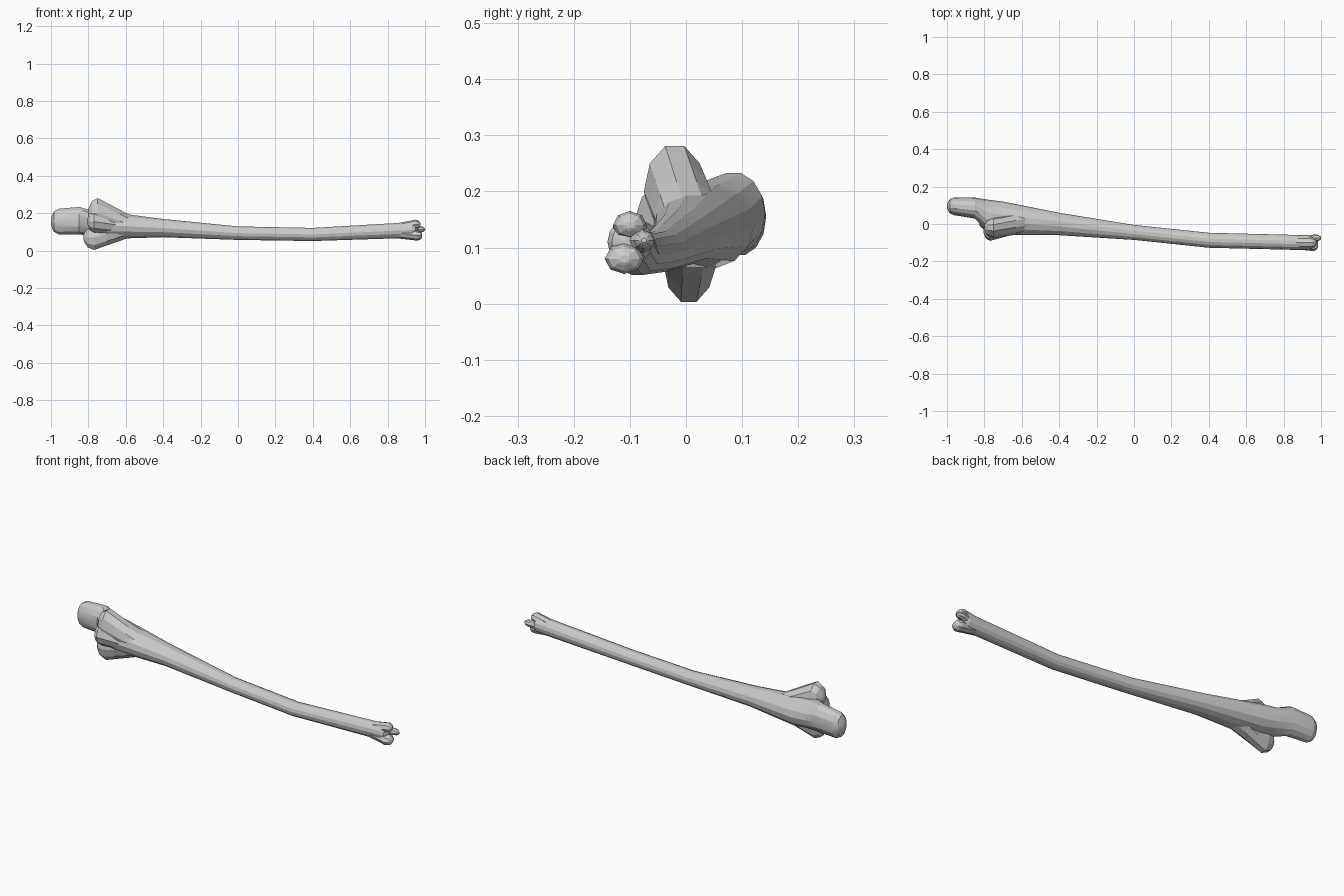
import bpy
import bmesh
from math import cos, sin, pi, sqrt

cube = bpy.data.objects.get("Cube")
if cube:
    bpy.data.objects.remove(cube, do_unlink=True)

bone = bpy.data.materials.new("bone grey")
bone.use_nodes = True
bone.diffuse_color = (0.6, 0.6, 0.6, 1)
bone.node_tree.nodes["Principled BSDF"].inputs["Base Color"].default_value = bone.diffuse_color


# A section is x, centre y, centre z, half depth, half height
shaft_sections = [
    (-.96, .095, .155, .048, .07),
    (-.85, .085, .16, .056, .075),
    (-.78, .04, .145, .09, .07),
    (-.7, .03, .135, .09, .075),
    (-.4, 0, .12, .06, .05),
    (0, -.045, .093, .04, .037),
    (.4, -.087, .086, .04, .036),
    (.93, -.1, .11, .04, .043),
]


def blend(first, second, amount):
    return tuple(a + (b - a) * amount for a, b in zip(first, second))


def shaft_at(x):
    """Section of the shaft at any position along its length."""
    for first, second in zip(shaft_sections, shaft_sections[1:]):
        if first[0] <= x <= second[0]:
            return blend(first, second, (x - first[0]) / (second[0] - first[0]))


def rounded_end(section, length):
    """Shrinking sections that close an end with a blunt dome."""
    x, y, z, depth, height = section
    dome = []
    for reach in (.6, .9, 1):
        scale = max(sqrt(1 - reach * reach), .25)
        dome.append((x + length * reach, y, z, depth * scale, height * scale))
    return dome


def loft(name, sections, sides):
    """Skin a row of elliptical sections and close both ends."""
    bm = bmesh.new()
    rings = []
    for x, y, z, depth, height in sections:
        angles = [2 * pi * i / sides for i in range(sides)]
        rings.append([bm.verts.new((x, y + depth * cos(a), z + height * sin(a)))
                      for a in angles])
    for ring, following in zip(rings, rings[1:]):
        for i in range(sides):
            j = (i + 1) % sides
            bm.faces.new((ring[i], ring[j], following[j], following[i]))
    bm.faces.new(rings[0])
    bm.faces.new(rings[-1])
    bmesh.ops.recalc_face_normals(bm, faces=bm.faces)
    mesh = bpy.data.meshes.new(name)
    bm.to_mesh(mesh)
    bm.free()
    mesh.materials.append(bone)
    obj = bpy.data.objects.new(name, mesh)
    bpy.context.collection.objects.link(obj)
    return obj


def lobe(name, root_x, tip, length, sides=10):
    """Swelling that grows out of the shaft and ends in a dome."""
    x, y, z, depth, height = shaft_at(root_x)
    root = (x, y, z, depth * .8, height * .8)
    growth = [blend(root, tip, amount) for amount in (0, .4, .7, 1)]
    return loft(name, growth + rounded_end(tip, length), sides)


# Hooked upper end running into the long curved shaft
upper_dome = rounded_end(shaft_sections[0], -.04)
lower_dome = rounded_end(shaft_sections[-1], .03)
shaft = loft("shaft", upper_dome[::-1] + shaft_sections + lower_dome, sides=14)

# Flared crest, front lip and hanging spur around the joint
lobe("upper_crest", -.55, (-.75, -.02, .2, .055, .085), -.05)
lobe("joint_lip", -.6, (-.77, -.03, .155, .06, .06), -.035)
lobe("lower_spur", -.55, (-.77, .005, .07, .045, .07), -.055)

# Forked knobs and small point at the far end
lobe("upper_knob", .8, (.95, -.1, .14, .03, .025), .025, sides=8)
lobe("lower_knob", .8, (.96, -.11, .08, .035, .027), .025, sides=8)
lobe("end_point", .9, (.97, -.075, .113, .02, .018), .03, sides=8)

# Soft shading along the shaft, crisp planes elsewhere
bpy.ops.object.select_all(action="DESELECT")
shaft.select_set(True)
bpy.context.view_layer.objects.active = shaft
bpy.ops.object.shade_smooth_by_angle(angle=pi / 9)
